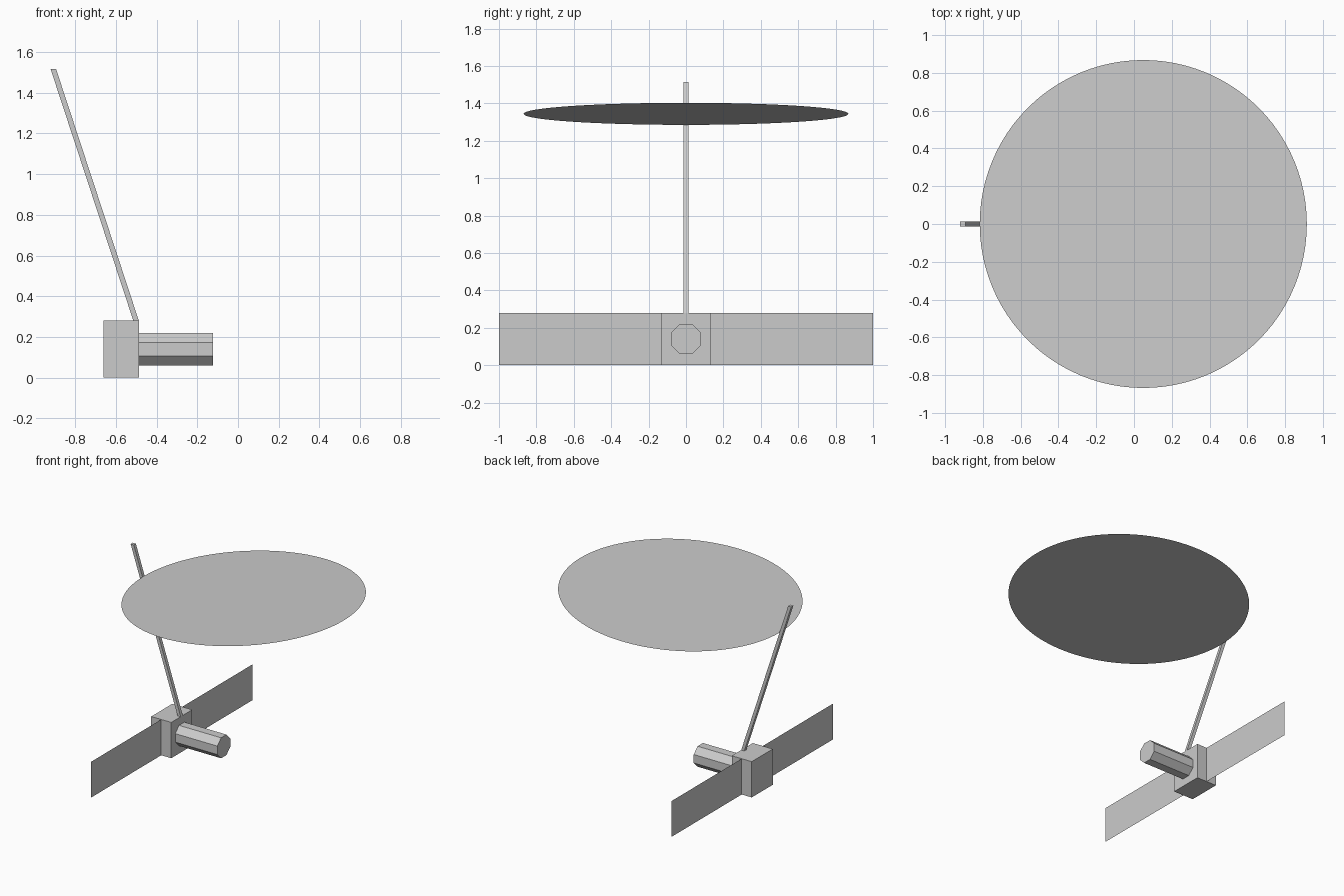
import bpy
import bmesh
import math
from mathutils import Matrix, Vector

if "Cube" in bpy.data.objects:
    bpy.data.objects.remove(bpy.data.objects["Cube"])

# Single plain grey
grey = bpy.data.materials.new("light_grey")
grey.use_nodes = True
colour = (0.6, 0.6, 0.6, 1.0)
grey.diffuse_color = colour
grey.node_tree.nodes["Principled BSDF"].inputs["Base Color"].default_value = colour


def finish(name, bm):
    mesh = bpy.data.meshes.new(name)
    bm.to_mesh(mesh)
    bm.free()
    mesh.materials.append(grey)
    obj = bpy.data.objects.new(name, mesh)
    bpy.context.collection.objects.link(obj)
    return obj


def box(name, low, high, lean=0.0):
    """Box between two corners; lean slides the top along x."""
    low, high = Vector(low), Vector(high)
    bm = bmesh.new()
    bmesh.ops.create_cube(bm, size=1)
    for v in bm.verts:
        top = v.co.z > 0
        v.co = (low + high) / 2 + v.co * (high - low)
        if top:
            v.co.x += lean
    return finish(name, bm)


# Satellite body
BODY_LEFT, BODY_RIGHT, HALF_DEPTH, HEIGHT = -0.66, -0.487, 0.13, 0.28
box("body", (BODY_LEFT, -HALF_DEPTH, 0), (BODY_RIGHT, HALF_DEPTH, HEIGHT))

# Thin solar panels on both sides
for side, name in ((-1, "front_solar_panel"), (1, "back_solar_panel")):
    x = (BODY_LEFT + BODY_RIGHT) / 2
    bm = bmesh.new()
    corners = [(HALF_DEPTH, 0), (1, 0), (1, HEIGHT), (HALF_DEPTH, HEIGHT)]
    bm.faces.new([bm.verts.new((x, side * y, z)) for y, z in corners])
    if side < 0:
        bmesh.ops.reverse_faces(bm, faces=bm.faces)
    finish(name, bm)

# Octagonal barrel with a flat side on top
APOTHEM, BARREL_END = 0.08, -0.123
radius = APOTHEM / math.cos(math.pi / 8)
bm = bmesh.new()
bmesh.ops.create_cone(bm, cap_ends=True, segments=8, radius1=radius, radius2=radius,
                      depth=BARREL_END - BODY_RIGHT)
place = (Matrix.Translation(((BODY_RIGHT + BARREL_END) / 2, 0, HEIGHT / 2))
         @ Matrix.Rotation(math.pi / 2, 4, "Y"))
# Turn by half a side only if a corner points straight up
if max(v.co.x for v in bm.verts) > radius - 0.001:
    place = place @ Matrix.Rotation(math.pi / 8, 4, "Z")
bmesh.ops.transform(bm, matrix=place, verts=bm.verts)
finish("barrel", bm)

# Leaning square boom, cut level at both ends
box("boom", (-0.514, -0.013, HEIGHT), (BODY_RIGHT, 0.013, 1.515), lean=-0.406)

# Large flat tilted dish, attached to the boom by its rim
start, end = Vector((-0.817, 0, 1.285)), Vector((0.915, 0, 1.403))
span = end - start
bm = bmesh.new()
bmesh.ops.create_circle(bm, cap_ends=True, segments=96, radius=span.length / 2)
tilt = Matrix.Rotation(-math.atan2(span.z, span.x), 4, "Y")
bmesh.ops.transform(bm, matrix=Matrix.Translation((start + end) / 2) @ tilt, verts=bm.verts)
finish("dish", bm)
